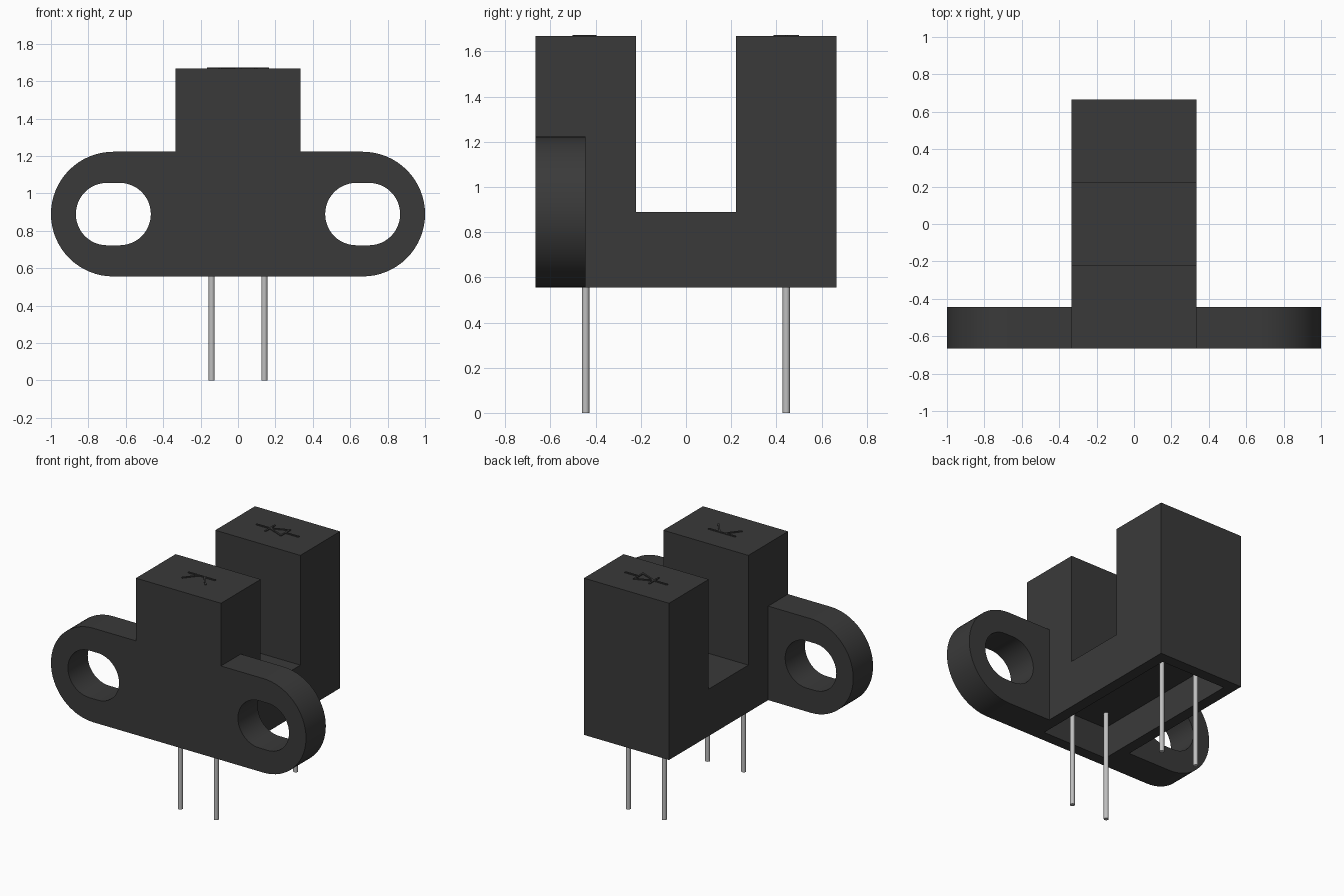
import bpy, bmesh, math
from mathutils import Vector

old = bpy.data.objects.get("Cube")
if old:
    bpy.data.objects.remove(old, do_unlink=True)


def material(name, rgb, rough):
    m = bpy.data.materials.new(name)
    m.use_nodes = True
    m.diffuse_color = (*rgb, 1)
    bsdf = m.node_tree.nodes["Principled BSDF"]
    bsdf.inputs["Base Color"].default_value = (*rgb, 1)
    bsdf.inputs["Roughness"].default_value = rough
    return m


BLACK = material("black plastic", (0.042, 0.042, 0.042), 0.6)
METAL = material("tinned metal", (0.52, 0.52, 0.52), 0.4)


def finish(name, bm, mat, smooth=False):
    bmesh.ops.recalc_face_normals(bm, faces=bm.faces[:])
    mesh = bpy.data.meshes.new(name)
    bm.to_mesh(mesh)
    bm.free()
    mesh.materials.append(mat)
    ob = bpy.data.objects.new(name, mesh)
    bpy.context.collection.objects.link(ob)
    if smooth:
        bpy.ops.object.select_all(action='DESELECT')
        ob.select_set(True)
        bpy.context.view_layer.objects.active = ob
        bpy.ops.object.shade_smooth_by_angle(angle=math.radians(30))
    return ob


def extruded(loops, offset):
    """Fill closed 3D outlines (later ones are holes) and extrude by offset."""
    bm = bmesh.new()
    for loop in loops:
        vs = [bm.verts.new(p) for p in loop]
        for i, v in enumerate(vs):
            bm.edges.new((v, vs[i - 1]))
    bmesh.ops.triangle_fill(bm, edges=bm.edges[:], use_beauty=True)
    ext = bmesh.ops.extrude_face_region(bm, geom=bm.faces[:], use_keep_orig=True)
    verts = [g for g in ext["geom"] if isinstance(g, bmesh.types.BMVert)]
    bmesh.ops.translate(bm, vec=Vector(offset), verts=verts)
    bmesh.ops.recalc_face_normals(bm, faces=bm.faces[:])
    return bm


def arc(cx, cz, r, a0, a1, n=24):
    return [(cx + r * math.cos(math.radians(a0 + (a1 - a0) * i / n)),
             cz + r * math.sin(math.radians(a0 + (a1 - a0) * i / n)))
            for i in range(n + 1)]


W, D, BASE, TOP, SLOT, MID = 1 / 3, 2 / 3, 0.556, 1.667, 0.889, 0.889

# U-shaped housing, hollowed from below
profile = [(-D, BASE), (D, BASE), (D, TOP), (0.222, TOP), (0.222, SLOT),
           (-0.222, SLOT), (-0.222, TOP), (-D, TOP)]
bm = extruded([[(-W, y, z) for y, z in profile]], (2 * W, 0, 0))
bottom = [f for f in bm.faces if f.normal.z < -0.9]
bmesh.ops.inset_region(bm, faces=bottom, thickness=0.111)
ceiling = bmesh.ops.extrude_discrete_faces(bm, faces=bottom)["faces"]
bmesh.ops.translate(bm, vec=(0, 0, 0.222), verts=[v for f in ceiling for v in f.verts])
finish("housing", bm, BLACK)

# Mounting ears with slotted holes
for side, s in (("left", 1), ("right", -1)):
    outer = [(W, BASE)] + arc(2 / 3, MID, 1 / 3, -90, 90, 32) + [(W, MID + 1 / 3)]
    hole = arc(0.70, MID, 0.167, -90, 90) + arc(0.633, MID, 0.167, 90, 270)
    loops = [[(s * x, -D, z) for x, z in pts] for pts in (outer, hole)]
    finish(side + "_mounting_ear", extruded(loops, (0, 0.222, 0)), BLACK, True)

# Four wire leads
for row, y in (("front", -0.444), ("back", 0.444)):
    for side, x in (("left", 0.141), ("right", -0.141)):
        bm = bmesh.new()
        bmesh.ops.create_cone(bm, cap_ends=True, segments=20, radius1=0.016,
                              radius2=0.016, depth=0.785)
        bmesh.ops.translate(bm, vec=(x, y, 0.3925), verts=bm.verts[:])
        finish(f"{row}_{side}_lead", bm, METAL, True)


def strokes(name, lines, width=0.012, height=0.006):
    """Thin raised bars between pairs of points on the housing top."""
    bm = bmesh.new()
    for x0, y0, x1, y1 in lines:
        a, b = Vector((x0, y0, TOP)), Vector((x1, y1, TOP))
        d = (b - a).normalized() * width / 2
        n = Vector((-d.y, d.x, 0))
        base = bm.faces.new([bm.verts.new(p) for p in
                             (a - d + n, a - d - n, b + d - n, b + d + n)])
        ext = bmesh.ops.extrude_face_region(bm, geom=[base], use_keep_orig=True)
        bmesh.ops.translate(bm, vec=(0, 0, height), verts=[
            g for g in ext["geom"] if isinstance(g, bmesh.types.BMVert)])
    finish(name, bm, BLACK)


# Raised circuit symbols: detector in front, emitter at the back
strokes("detector_symbol", [(-0.10, -0.405, 0.10, -0.405),
                            (-0.02, -0.405, -0.09, -0.493),
                            (0.02, -0.405, 0.09, -0.493)])
strokes("emitter_symbol", [(-0.16, 0.444, -0.06, 0.444), (0.06, 0.444, 0.16, 0.444),
                           (-0.06, 0.395, -0.06, 0.493), (-0.06, 0.444, 0.06, 0.395),
                           (-0.06, 0.444, 0.06, 0.493), (0.06, 0.395, 0.06, 0.493)])
